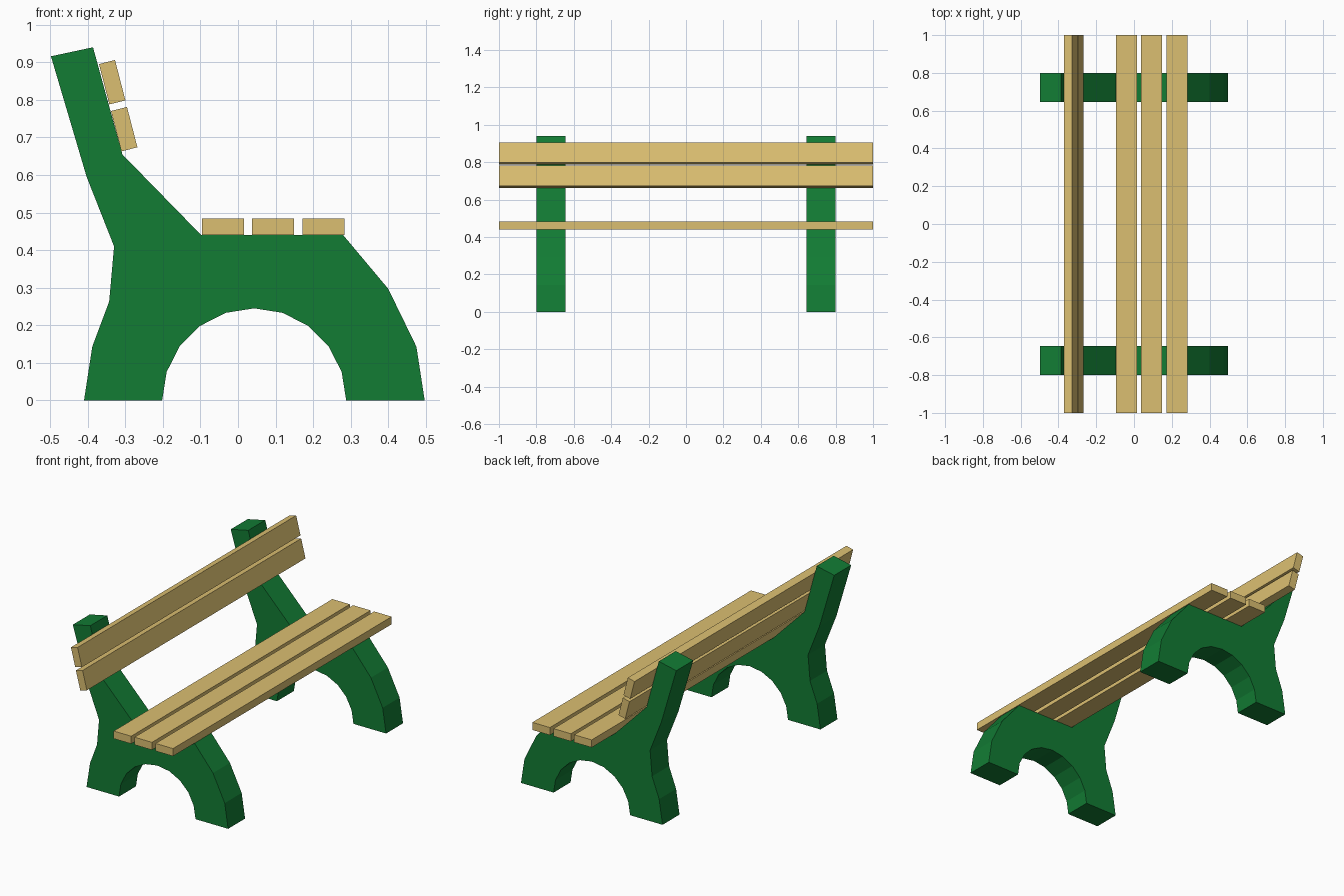
import bpy, bmesh, math
from mathutils import Matrix

if "Cube" in bpy.data.objects:
    bpy.data.objects.remove(bpy.data.objects["Cube"])


def material(name, rgb):
    m = bpy.data.materials.new(name)
    m.diffuse_color = (*rgb, 1)
    m.use_nodes = True
    m.node_tree.nodes["Principled BSDF"].inputs["Base Color"].default_value = m.diffuse_color
    return m


green = material("green paint", (0.006, 0.20, 0.034))
wood = material("light wood", (0.71, 0.52, 0.165))


def finish(name, bm, mat):
    bmesh.ops.recalc_face_normals(bm, faces=bm.faces[:])
    mesh = bpy.data.meshes.new(name)
    bm.to_mesh(mesh)
    bm.free()
    mesh.materials.append(mat)
    obj = bpy.data.objects.new(name, mesh)
    bpy.context.collection.objects.link(obj)
    return obj


# Side support outline (x, z): back leg, backrest post, seat, front leg
outline = [(-0.41, 0), (-0.388, 0.143), (-0.343, 0.263), (-0.33, 0.41),
           (-0.403, 0.595), (-0.498, 0.916), (-0.386, 0.94), (-0.308, 0.655),
           (-0.098, 0.44), (0.28, 0.44), (0.40, 0.297), (0.475, 0.143), (0.497, 0)]
# Arch between the legs, ten segments
outline += [(0.043 + 0.245 * math.cos(math.pi * i / 10),
             0.245 * math.sin(math.pi * i / 10) if 0 < i < 10 else 0) for i in range(11)]


def support(name, y0, y1):
    bm = bmesh.new()
    face = bm.faces.new([bm.verts.new((x, y0, z)) for x, z in outline])
    ext = bmesh.ops.extrude_face_region(bm, geom=[face], use_keep_orig=True)
    verts = [g for g in ext["geom"] if isinstance(g, bmesh.types.BMVert)]
    bmesh.ops.translate(bm, verts=verts, vec=(0, y1 - y0, 0))
    finish(name, bm, green)


support("front_support", -0.80, -0.645)
support("rear_support", 0.645, 0.80)


def slat(name, x, z, width, height, tilt=0):
    bm = bmesh.new()
    bmesh.ops.create_cube(bm, size=1, matrix=Matrix.Diagonal((width, 2, height, 1)))
    obj = finish(name, bm, wood)
    obj.location = (x, 0, z)
    obj.rotation_euler.y = math.radians(tilt)


# Seat slats
for i, x in enumerate((-0.040, 0.093, 0.228)):
    slat(f"seat_slat_{i + 1}", x, 0.462, 0.112, 0.044)

# Backrest slats, leaning with the posts
for i, (x, z) in enumerate(((-0.303, 0.722), (-0.335, 0.847))):
    slat(f"back_slat_{i + 1}", x, z, 0.044, 0.111, -14.5)
